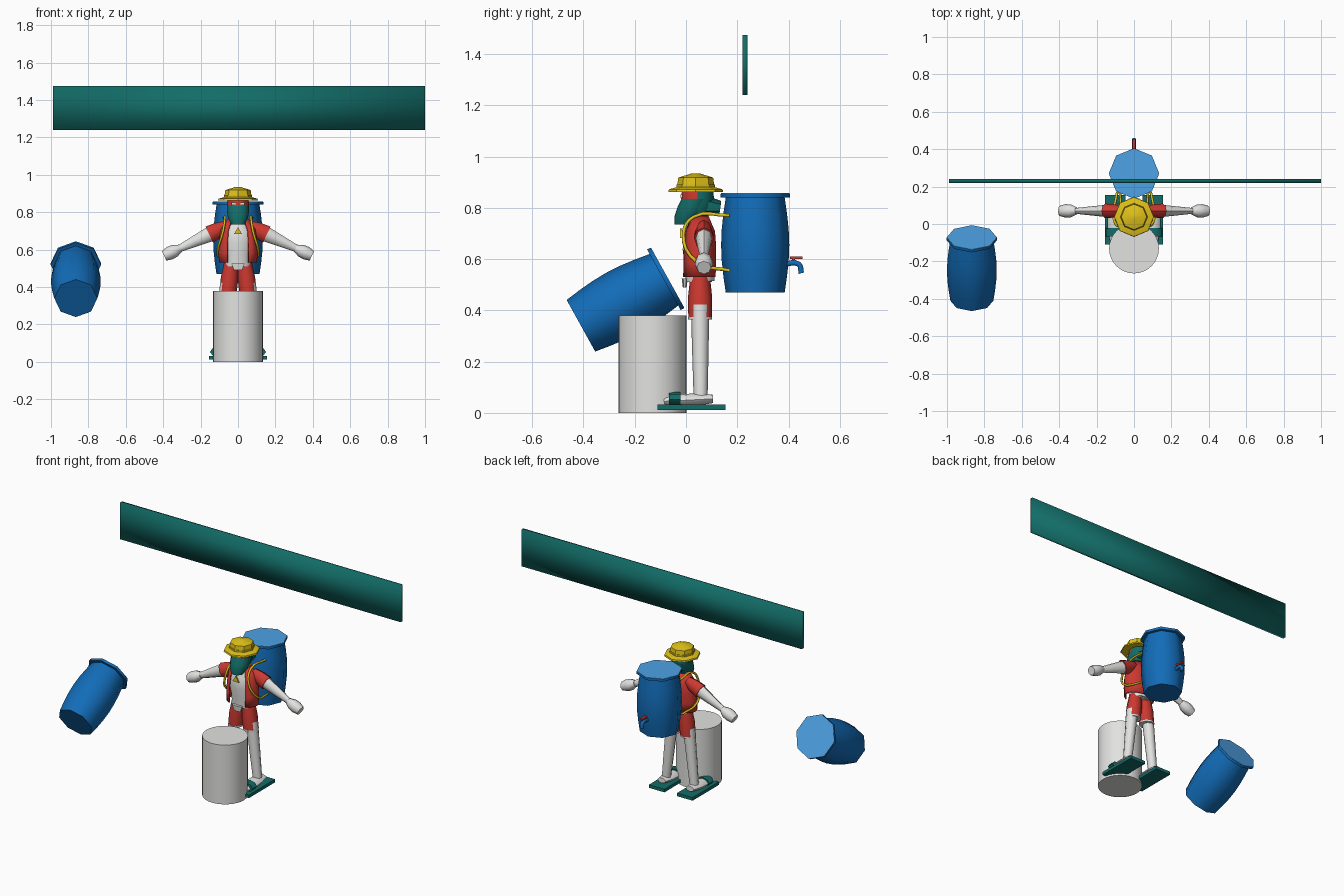
import bpy, math
from mathutils import Vector

cube = bpy.data.objects.get("Cube")
if cube:
    bpy.data.objects.remove(cube, do_unlink=True)


def material(name, red, green, blue):
    mat = bpy.data.materials.new(name)
    mat.use_nodes = True
    mat.diffuse_color = (red, green, blue, 1)
    mat.node_tree.nodes["Principled BSDF"].inputs["Base Color"].default_value = mat.diffuse_color
    return mat


teal = material("dark teal", 0.006, 0.15, 0.135)
white = material("off white", 0.76, 0.76, 0.75)
red = material("red", 0.6, 0.04, 0.03)
yellow = material("yellow", 0.75, 0.54, 0.01)
blue = material("blue", 0.006, 0.15, 0.48)
light_blue = material("light blue", 0.075, 0.36, 0.78)

up = Vector((0, 0, 1))
forward_axis = Vector((0, 1, 0))


def add_object(name, data, mat):
    data.materials.append(mat)
    obj = bpy.data.objects.new(name, data)
    bpy.context.scene.collection.objects.link(obj)
    return obj


def add_mesh(name, verts, faces, mat, crease):
    mesh = bpy.data.meshes.new(name)
    mesh.from_pydata(verts, [], faces)
    mesh.update()
    mesh.polygons.foreach_set("use_smooth", [True] * len(mesh.polygons))
    mesh.set_sharp_from_angle(angle=math.radians(crease))
    return add_object(name, mesh, mat)


def tube(name, start, end, radii, mat, sides=8, flat=1.0, axis=None, gap=0, crease=50):
    """Evenly spaced rings from start to end; a gap in degrees leaves the front open."""
    start, end = Vector(start), Vector(end)
    along = axis or (end - start).normalized()
    ref = up if abs(along.y) > 0.9 else forward_axis
    across = ref.cross(along).normalized()
    depth = along.cross(across)
    first = math.radians(gap) - math.pi / 2 if gap else math.pi / 2
    steps = sides - 1 if gap else sides
    sweep = math.tau - 2 * math.radians(gap)
    last = len(radii) - 1
    verts, faces = [], []
    for row, radius in enumerate(radii):
        centre = start.lerp(end, row / last)
        for i in range(sides):
            angle = first + sweep * i / steps
            verts.append(centre + radius * (across * math.cos(angle) + depth * flat * math.sin(angle)))
    for row in range(last):
        low, high = row * sides, (row + 1) * sides
        for i in range(steps):
            j = (i + 1) % sides
            faces.append((low + i, low + j, high + j, high + i))
    if not gap:
        faces.append(tuple(reversed(range(sides))))
        faces.append(tuple(range(last * sides, len(verts))))
    return add_mesh(name, verts, faces, mat, crease)


def box(name, centre, size, mat, crease=30):
    signs = (-1, 1)
    verts = [Vector(centre) + Vector((x * size[0], y * size[1], z * size[2])) / 2
             for z in signs for x, y in ((-1, -1), (1, -1), (1, 1), (-1, 1))]
    faces = [(i, (i + 1) % 4, (i + 1) % 4 + 4, i + 4) for i in range(4)]
    return add_mesh(name, verts, faces + [(3, 2, 1, 0), (4, 5, 6, 7)], mat, crease)


def cord(name, points, radius, mat):
    curve = bpy.data.curves.new(name, "CURVE")
    curve.dimensions = "3D"
    curve.bevel_depth = radius
    curve.bevel_resolution = 1
    curve.resolution_u = 4
    curve.use_fill_caps = True
    spline = curve.splines.new("BEZIER")
    spline.bezier_points.add(len(points) - 1)
    for knot, point in zip(spline.bezier_points, points):
        knot.co = point
        knot.handle_left_type = knot.handle_right_type = "AUTO"
    return add_object(name, curve, mat)


def barrel(name, base, tilt):
    """Bulging eight-sided barrel with a rim and a pale lid."""
    base = Vector(base)
    direction = Vector((0, math.sin(tilt), math.cos(tilt)))
    rim, top = base + direction * 0.37, base + direction * 0.385
    bulge = [0.115 + 0.018 * math.sin(math.pi * step / 6) for step in range(7)]
    tube(name, base, rim, bulge, blue)
    tube(name + "_rim", rim, top, [0.135, 0.135], blue)
    tube(name + "_lid", top, top + direction * 0.002, [0.134, 0.134], light_blue)


# Overhead banner, plinth and barrels
box("banner", (0.005, 0.23, 1.357), (1.99, 0.02, 0.235), teal, crease=180)
tube("plinth_cylinder", (0, -0.131, 0), (0, -0.131, 0.38), [0.133, 0.133], white, sides=32)
barrel("back_barrel", (0, 0.27, 0.47), 0)
barrel("loose_barrel", (-0.867, -0.41, 0.34), math.radians(61))

# Tap on the back barrel
cord("tap_spout", [(0, 0.38, 0.58), (0, 0.44, 0.58), (0, 0.45, 0.545)], 0.012, blue)
cord("tap_stem", [(0, 0.42, 0.58), (0, 0.42, 0.6)], 0.007, red)
box("tap_handle", (0, 0.43, 0.605), (0.016, 0.05, 0.01), red)

# Paired limbs, sandals and straps
for s, side in ((1, "left"), (-1, "right")):
    foot, ankle, hip = s * 0.1, (s * 0.1, 0.057, 0.05), (s * 0.06, 0.055, 0.42)
    box(side + "_sandal_sole", (foot, 0.022, 0.022), (0.11, 0.265, 0.02), teal)
    tube(side + "_foot", (foot, -0.085, 0.045), (foot, 0.105, 0.055),
         [0.03, 0.042, 0.04, 0.028], white, flat=0.6)
    tube(side + "_sandal_strap", (foot, -0.066, 0.053), (foot, -0.022, 0.053),
         [0.05, 0.05], teal, flat=0.56)
    tube(side + "_leg", ankle, hip, [0.027, 0.032, 0.036], white)

    hem = Vector((s * 0.053, 0.055, 0.365))
    tube(side + "_shorts_hem", hem, hem + up * 0.01, [0.047, 0.047], white)
    tube(side + "_shorts_leg", hem + up * 0.005, (s * 0.036, 0.055, 0.535),
         [0.046, 0.047, 0.038], red, axis=up)

    shoulder, fingertips = Vector((s * 0.06, 0.07, 0.725)), Vector((s * 0.395, 0.07, 0.567))
    cuff, wrist = shoulder.lerp(fingertips, 0.28), shoulder.lerp(fingertips, 0.74)
    tube(side + "_sleeve", shoulder, cuff, [0.03, 0.043, 0.047], red, flat=0.83)
    tube(side + "_forearm", cuff, wrist, [0.04, 0.03, 0.02], white, flat=0.8)
    tube(side + "_hand", wrist, fingertips, [0.02, 0.034, 0.036, 0.028], white)

    cord(side + "_strap", [(s * 0.075, 0.17, 0.77), (s * 0.07, 0.03, 0.765), (s * 0.08, -0.01, 0.7),
                           (s * 0.11, 0.04, 0.59), (s * 0.09, 0.17, 0.555)], 0.007, yellow)
    box(side + "_eye", (s * 0.024, -0.018, 0.845), (0.022, 0.008, 0.014), white)

# Shirt, belt, open vest and pendant
tube("shirt", (0, 0.05, 0.51), (0, 0.05, 0.76), [0.068, 0.072, 0.084, 0.08, 0.04],
     white, sides=12, flat=0.75)
tube("belt", (0, 0.055, 0.515), (0, 0.055, 0.535), [0.073, 0.073], white, sides=12, flat=0.77)
tube("belt_knot", (0, -0.005, 0.49), (0, -0.005, 0.525), [0.025, 0.04], white, sides=6, flat=0.3)
vest = tube("open_vest", (0, 0.047, 0.53), (0, 0.052, 0.768), [0.104, 0.106, 0.104, 0.095, 0.055],
            red, sides=14, flat=0.67, axis=up, gap=34)
cloth = vest.modifiers.new("thickness", "SOLIDIFY")
cloth.thickness = 0.008
tube("pendant", (0, -0.024, 0.695), (0, -0.016, 0.695), [0.025, 0.025], yellow, sides=3)

# Head: bare face in front, cloth behind
tube("neck", (0, 0.05, 0.73), (0, 0.05, 0.79), [0.03, 0.03], red)
head = tube("head", (0, 0.045, 0.76), (0, 0.045, 0.88), [0.036, 0.056, 0.06, 0.055],
            red, sides=12, flat=1.07)
head.data.materials.append(teal)
for face in head.data.polygons:
    face.material_index = int(face.center.y > 0.046)

# Face scarf and its knotted tail
tube("face_scarf", (0, -0.008, 0.735), (0, 0.042, 0.835), [0.038, 0.056, 0.062, 0.063],
     teal, sides=10, flat=0.95, axis=up)
tube("scarf_tail", (0, 0.06, 0.81), (0, 0.134, 0.8), [0.05, 0.044, 0.034], teal, sides=6, flat=0.8)

# Straw hat
hat = Vector((0, 0.038, 0.862))
tube("hat_brim", hat, hat + up * 0.02, [0.107, 0.105, 0.07], yellow, crease=25)
tube("hat_band", hat + up * 0.02, hat + up * 0.03, [0.075, 0.075], yellow, crease=25)
tube("hat_crown", hat + up * 0.02, hat + up * 0.056, [0.073, 0.068], yellow, crease=25)
tube("hat_tip", hat + up * 0.056, hat + up * 0.073, [0.068, 0.014], yellow, crease=25)
